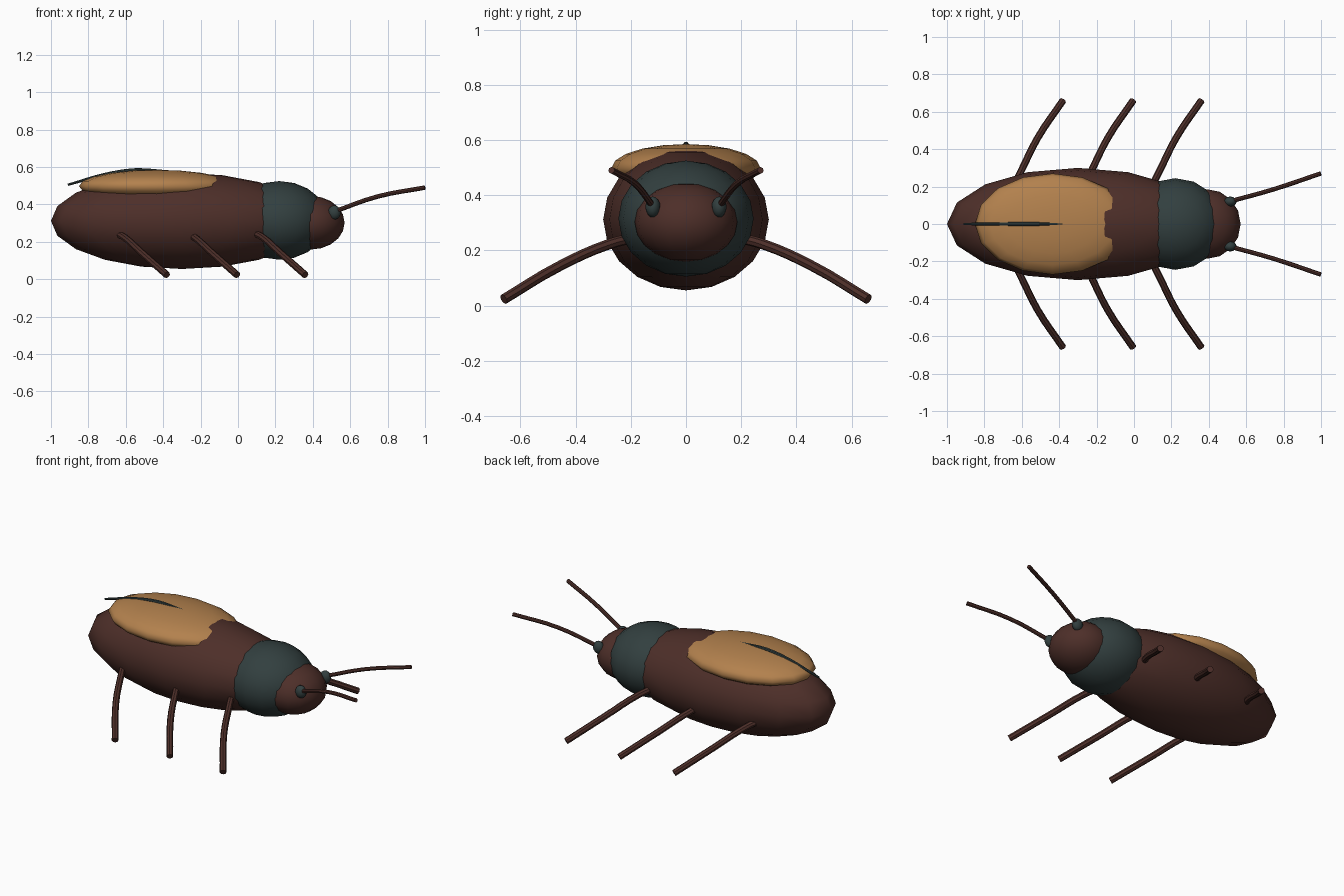
import bpy
from mathutils import Vector

if "Cube" in bpy.data.objects:
    bpy.data.objects.remove(bpy.data.objects["Cube"])


def material(name, rgb):
    m = bpy.data.materials.new(name)
    m.diffuse_color = (*rgb, 1)
    m.use_nodes = True
    m.node_tree.nodes["Principled BSDF"].inputs["Base Color"].default_value = m.diffuse_color
    return m


BROWN = material("brown", (0.075, 0.028, 0.022))
TEAL = material("dark_teal", (0.032, 0.05, 0.05))
TAN = material("tan", (0.45, 0.22, 0.075))


def ellipsoid(name, centre, radii, mat, segments=16, rings=10):
    bpy.ops.mesh.primitive_uv_sphere_add(segments=segments, ring_count=rings,
                                         radius=1, location=centre)
    ob = bpy.context.object
    ob.name = name
    ob.scale = radii
    bpy.ops.object.transform_apply(location=False, rotation=False, scale=True)
    bpy.ops.object.shade_smooth()
    ob.data.materials.append(mat)
    return ob


def tube(name, points, radius, mat, taper=None):
    """Round tube along a smooth path, converted to a mesh."""
    cu = bpy.data.curves.new(name, "CURVE")
    cu.dimensions = "3D"
    cu.bevel_depth = radius
    cu.bevel_resolution = 2
    cu.resolution_u = 4
    cu.use_fill_caps = True
    sp = cu.splines.new("BEZIER")
    sp.bezier_points.add(len(points) - 1)
    for i, (bp, p) in enumerate(zip(sp.bezier_points, points)):
        bp.co = Vector(p)
        bp.handle_left_type = bp.handle_right_type = "AUTO"
        bp.radius = taper[i] if taper else 1
    ob = bpy.data.objects.new(name, cu)
    bpy.context.collection.objects.link(ob)
    bpy.ops.object.select_all(action="DESELECT")
    ob.select_set(True)
    bpy.context.view_layer.objects.active = ob
    bpy.ops.object.convert(target="MESH")
    ob = bpy.context.object
    ob.name = name
    ob.data.materials.clear()
    ob.data.materials.append(mat)
    bpy.ops.object.shade_smooth_by_angle()
    return ob


# Body segments
ellipsoid("abdomen", (-0.30, 0, 0.312), (0.70, 0.30, 0.257), BROWN)
ellipsoid("thorax", (0.22, 0, 0.315), (0.26, 0.245, 0.21), TEAL)
ellipsoid("head", (0.39, 0, 0.302), (0.18, 0.186, 0.143), BROWN)

# Wing cover on the back, with the dark seam strip
ellipsoid("wing_cover", (-0.435, 0, 0.498), (0.415, 0.27, 0.087), TAN)
tube("wing_seam", [(-0.91, 0, 0.505), (-0.71, 0, 0.56), (-0.55, 0, 0.583),
                   (-0.37, 0, 0.578)], 0.012, TEAL, [0.5, 0.8, 0.9, 0.4])

# Eyes, antennae and legs on both sides
LEG = [(0.08, 0.17, 0.25), (0.135, 0.28, 0.222), (0.225, 0.46, 0.142),
       (0.36, 0.66, 0.023)]
for side, s in (("left", 1), ("right", -1)):
    ellipsoid(f"{side}_eye", (0.515, 0.12 * s, 0.357),
              (0.034, 0.027, 0.038), TEAL, 12, 8)
    tube(f"{side}_antenna", [(0.51, 0.12 * s, 0.36), (0.745, 0.185 * s, 0.442),
                             (0.998, 0.27 * s, 0.49)], 0.012, BROWN)
    for part, dx in (("front", 0), ("middle", -0.365), ("rear", -0.74)):
        tube(f"{part}_{side}_leg", [(x + dx, y * s, z) for x, y, z in LEG],
             0.019, BROWN)
